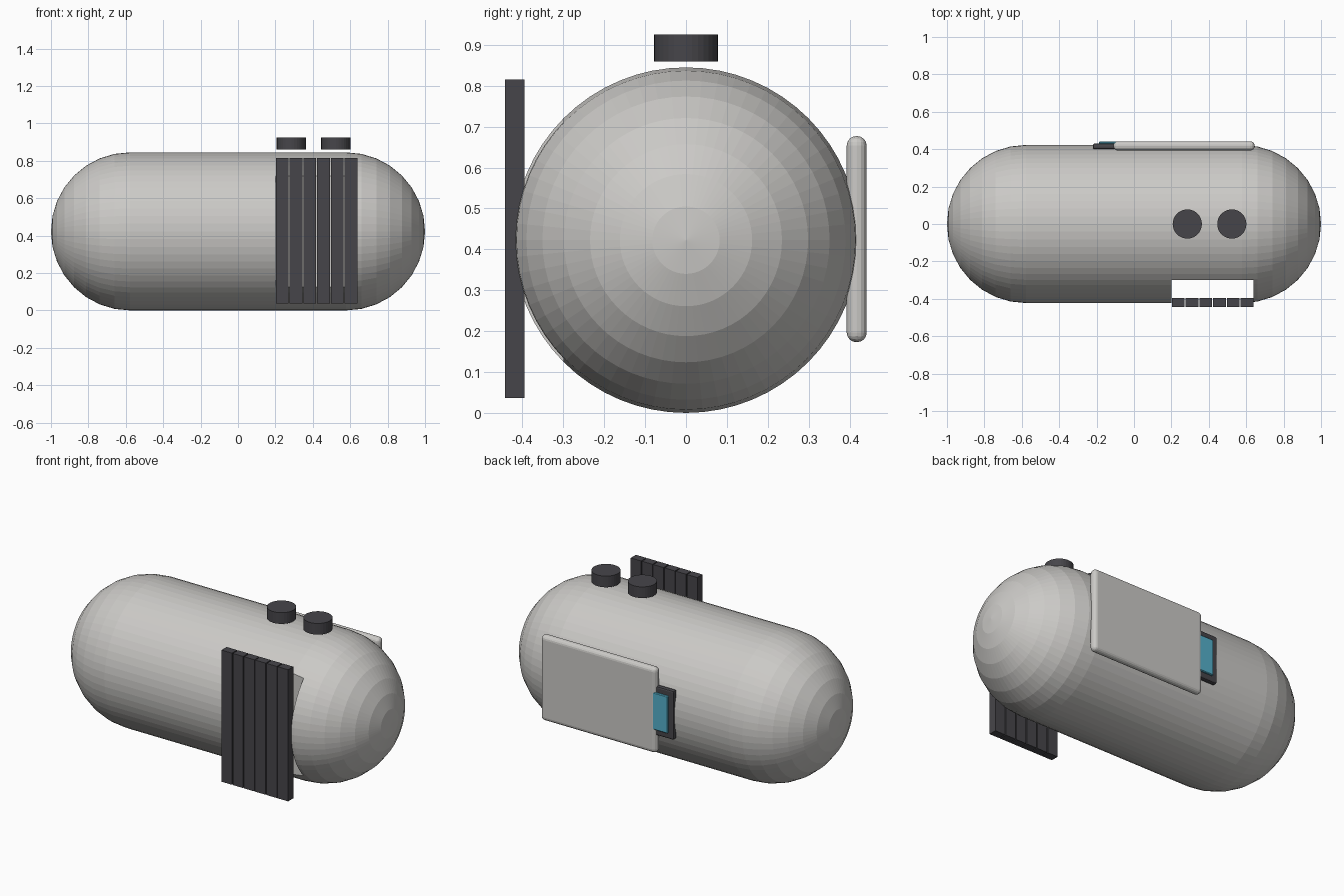
import bpy, bmesh, math
from mathutils import Matrix

if "Cube" in bpy.data.objects:
    bpy.data.objects.remove(bpy.data.objects["Cube"])

R = 0.4225          # hull radius, also the height of its axis
HALF = 1.0 - R      # half length of the straight section


def material(name, rgb):
    m = bpy.data.materials.new(name)
    m.diffuse_color = (*rgb, 1)
    m.use_nodes = True
    m.node_tree.nodes["Principled BSDF"].inputs["Base Color"].default_value = m.diffuse_color
    return m


GREY = material("light grey", (0.60, 0.59, 0.57))
DARK = material("charcoal", (0.062, 0.060, 0.068))
BLUE = material("sky blue", (0.09, 0.44, 0.60))


def finish(name, bm, mat):
    mesh = bpy.data.meshes.new(name)
    bmesh.ops.recalc_face_normals(bm, faces=bm.faces)
    bm.to_mesh(mesh)
    bm.free()
    if mat:
        mesh.materials.append(mat)
    ob = bpy.data.objects.new(name, mesh)
    bpy.context.collection.objects.link(ob)
    return ob


def box(name, x, y, z, mat, bevel=0, segments=4):
    """Box between (min, max) pairs, optionally with rounded edges."""
    bm = bmesh.new()
    size = [b - a for a, b in (x, y, z)]
    mid = [(a + b) / 2 for a, b in (x, y, z)]
    bmesh.ops.create_cube(bm, size=1, matrix=Matrix.Translation(mid) @ Matrix.Diagonal((*size, 1)))
    if bevel:
        bmesh.ops.bevel(bm, geom=bm.edges[:], offset=bevel, segments=segments,
                        profile=0.5, affect='EDGES')
    return finish(name, bm, mat)


# Capsule hull: sphere split at its equator, halves moved apart along x
bm = bmesh.new()
bmesh.ops.create_uvsphere(bm, u_segments=64, v_segments=16, radius=R,
                          matrix=Matrix.Rotation(math.pi / 2, 4, 'Y'))
equator = [e for e in bm.edges if all(abs(v.co.x) < 1e-4 for v in e.verts)]
bmesh.ops.split_edges(bm, edges=equator)
rims = []
for f in bm.faces:
    side = 1 if f.calc_center_median().x > 0 else -1
    for v in f.verts:
        if not v.tag:
            v.tag = True
            v.co.x += side * HALF
            v.co.z += R
bmesh.ops.bridge_loops(bm, edges=[e for e in bm.edges if e.is_boundary])
hull = finish("hull", bm, GREY)

# Recess cut through the front of the hull behind the slats
cutter = box("recess_cutter", (0.20, 0.64), (-0.6, -0.30), (-0.2, 1.1), GREY)
cutter.hide_render = True
cutter.hide_viewport = True
cut = hull.modifiers.new("recess", 'BOOLEAN')
cut.operation = 'DIFFERENCE'
cut.solver = 'EXACT'
cut.object = cutter

# Row of vertical slats
for i in range(6):
    x = 0.2025 + i * 0.0735
    box(f"slat_{i + 1}", (x, x + 0.068), (-0.443, -0.395), (0.037, 0.815), DARK)

# Round caps on top
for i, x in enumerate((0.285, 0.523)):
    bm = bmesh.new()
    bmesh.ops.create_cone(bm, cap_ends=True, segments=32, radius1=0.078, radius2=0.078,
                          depth=0.066, matrix=Matrix.Translation((x, 0, 0.892)))
    finish(f"top_cap_{i + 1}", bm, DARK)

# Rounded door on the back
box("door", (-0.11, 0.645), (0.393, 0.442), (0.173, 0.677), GREY, 0.0235)

# Control panel and screen beside the door
box("control_panel", (-0.22, -0.07), (0.40, 0.43), (0.28, 0.57), DARK, 0.009, 2)
box("screen", (-0.187, -0.09), (0.415, 0.4405), (0.315, 0.535), BLUE, 0.004, 1)
